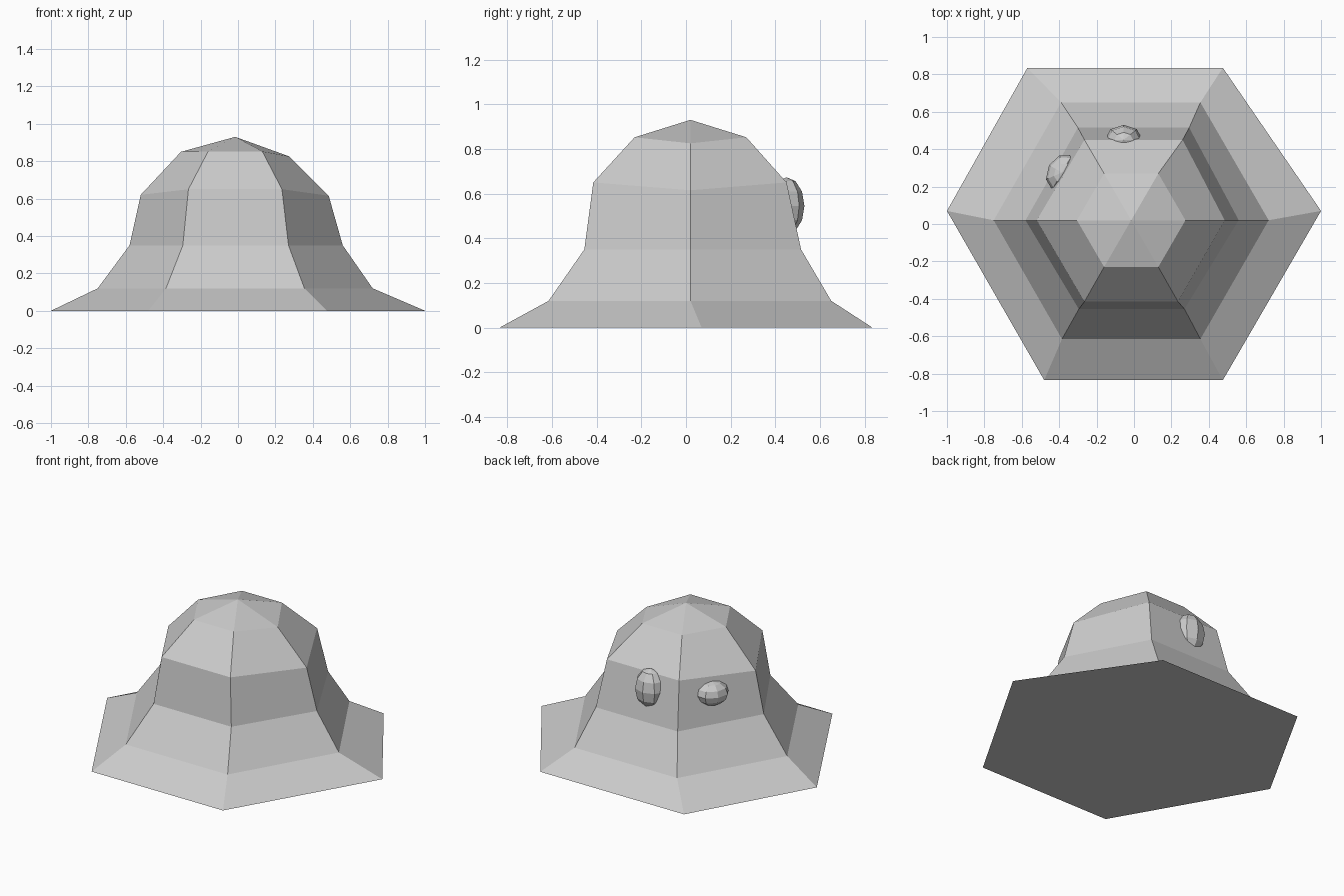
import bpy, bmesh, math
from mathutils import Matrix, Vector

if "Cube" in bpy.data.objects:
    bpy.data.objects.remove(bpy.data.objects["Cube"])

# Bell body rings: side (x left, x right, y, z left, z right), front and back (x left, x right, y, z)
rings = [
    ((-1.00, 1.00, .07, 0, 0), (-.48, .475, -.835, 0), (-.57, .475, .835, 0)),
    ((-.75, .72, .02, .12, .12), (-.385, .355, -.615, .12), (-.39, .355, .65, .12)),
    ((-.58, .56, .02, .35, .35), (-.295, .27, -.455, .35), (-.30, .295, .515, .35)),
    ((-.52, .485, .02, .62, .615), (-.265, .235, -.415, .65), (-.265, .26, .45, .65)),
    ((-.305, .275, .02, .85, .825), (-.16, .13, -.23, .852), (-.16, .13, .27, .852)),
]


def finish(bm, name):
    bmesh.ops.recalc_face_normals(bm, faces=bm.faces)
    mesh = bpy.data.meshes.new(name)
    bm.to_mesh(mesh)
    bm.free()
    obj = bpy.data.objects.new(name, mesh)
    bpy.context.collection.objects.link(obj)
    return obj


# Six-sided body with flared brim and shallow peak
bm = bmesh.new()
loops = []
for s, f, b in rings:
    pts = [(s[1], s[2], s[4]), (b[1], b[2], b[3]), (b[0], b[2], b[3]),
           (s[0], s[2], s[3]), (f[0], f[2], f[3]), (f[1], f[2], f[3])]
    loops.append([bm.verts.new(p) for p in pts])
for lo, hi in zip(loops, loops[1:]):
    for i in range(6):
        j = (i + 1) % 6
        bm.faces.new((lo[i], lo[j], hi[j], hi[i]))
apex = bm.verts.new((-.015, .02, .93))
for i in range(6):
    bm.faces.new((loops[-1][i], loops[-1][(i + 1) % 6], apex))
bm.faces.new(loops[0][::-1])
finish(bm, "body")


# Small faceted eyes set into the back and back-left sides
def eye(name, center, radii, turn):
    bm = bmesh.new()
    bmesh.ops.create_uvsphere(
        bm, u_segments=8, v_segments=6, radius=1,
        matrix=Matrix.LocRotScale(Vector(center),
                                  Matrix.Rotation(math.radians(turn), 3, 'Z'),
                                  Vector(radii)))
    finish(bm, name)


eye("tall_eye", (-.055, .45, .545), (.10, .08, .128), 0)
eye("wide_eye", (-.385, .275, .535), (.105, .08, .075), 60)
